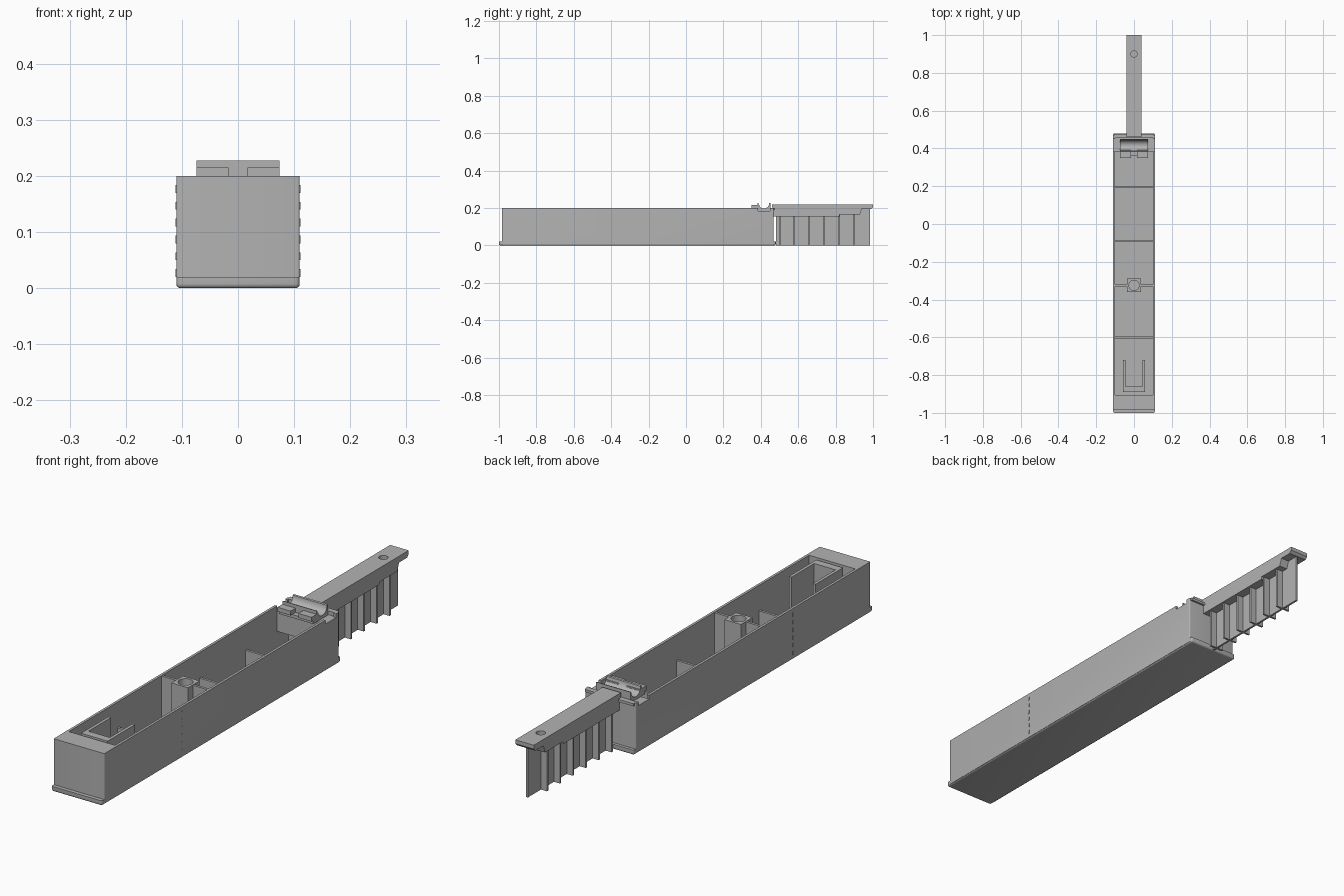
import bpy, bmesh, math

cube = bpy.data.objects.get("Cube")
if cube:
    bpy.data.objects.remove(cube, do_unlink=True)

grey = bpy.data.materials.new("plain grey")
grey.use_nodes = True
grey.diffuse_color = (0.45, 0.45, 0.45, 1)
grey.node_tree.nodes["Principled BSDF"].inputs["Base Color"].default_value = (0.45, 0.45, 0.45, 1)


def finish(name, bm):
    bmesh.ops.recalc_face_normals(bm, faces=bm.faces[:])
    mesh = bpy.data.meshes.new(name)
    bm.to_mesh(mesh)
    bm.free()
    mesh.materials.append(grey)
    obj = bpy.data.objects.new(name, mesh)
    bpy.context.collection.objects.link(obj)
    return obj


def box(name, x, y, z, round_edges=None, radius=0.008):
    """Box from (low, high) ranges; round_edges picks edges to round."""
    bm = bmesh.new()
    bmesh.ops.create_cube(bm, size=1)
    for v in bm.verts:
        v.co = [r[0] if c < 0 else r[1] for c, r in zip(v.co, (x, y, z))]
    if round_edges:
        edges = [e for e in bm.edges if round_edges(e)]
        bmesh.ops.bevel(bm, geom=edges, offset=radius, segments=4, profile=0.5, affect='EDGES')
    return finish(name, bm)


def extrude_x(name, points, x0, x1):
    """Extrude a (y, z) outline along x."""
    bm = bmesh.new()
    face = bm.faces.new([bm.verts.new((x0, y, z)) for y, z in points])
    moved = bmesh.ops.extrude_face_region(bm, geom=[face])["geom"]
    bmesh.ops.translate(bm, vec=(x1 - x0, 0, 0),
                        verts=[v for v in moved if isinstance(v, bmesh.types.BMVert)])
    return finish(name, bm)


def cylinder(name, y, z0, z1, radius):
    bm = bmesh.new()
    bmesh.ops.create_cone(bm, cap_ends=True, segments=32, radius1=radius, radius2=radius, depth=z1 - z0)
    bmesh.ops.translate(bm, vec=(0, y, (z0 + z1) / 2), verts=bm.verts[:])
    return finish(name, bm)


def activate(obj):
    bpy.ops.object.select_all(action='DESELECT')
    obj.select_set(True)
    bpy.context.view_layer.objects.active = obj


def cut(obj, cutter):
    cutter.hide_render = True
    mod = obj.modifiers.new("cut", 'BOOLEAN')
    mod.object, mod.operation, mod.solver = cutter, 'DIFFERENCE', 'EXACT'
    activate(obj)
    bpy.ops.object.modifier_apply(modifier=mod.name)
    bpy.data.objects.remove(cutter, do_unlink=True)


def smooth(obj):
    activate(obj)
    bpy.ops.object.shade_smooth_by_angle(angle=math.radians(35))


def upright(e):
    return abs(e.verts[0].co.z - e.verts[1].co.z) > 0.01


def low_or_upright(e):
    return upright(e) or all(v.co.z < 0.001 for v in e.verts)


TOP, HALF, INNER = 0.2, 0.11, 0.1

# Open tray with rounded base lip
tray = box("tray", (-HALF, HALF), (-0.985, 0.468), (0.004, TOP), upright, 0.004)
cut(tray, box("tray_cavity", (-INNER, INNER), (-0.905, 0.455), (0.012, 0.3)))
cut(tray, box("saddle_notch", (-0.2, 0.2), (0.385, 0.45), (0.185, 0.3)))
smooth(tray)
lip = box("base_lip", (-HALF, HALF), (-1, 0.48), (0, 0.02), low_or_upright)
cut(lip, box("lip_cavity", (-INNER, INNER), (-0.905, 0.455), (0.012, 0.3)))
smooth(lip)
box("back_rim", (-0.105, 0.105), (0.455, 0.476), (0.19, TOP))

# Inner dividers
for i, y in enumerate((-0.6, -0.09, 0.195)):
    box(f"low_divider_{i + 1}", (-INNER, INNER), (y - 0.005, y + 0.005), (0.01, 0.1))
for side, name in ((-1, "right"), (1, "left")):
    a, b = sorted((side * 0.034, side * INNER))
    box(f"tall_divider_{name}", (a, b), (-0.33, -0.32), (0.01, TOP - 0.002))

# Screw post
post = box("screw_post", (-0.036, 0.036), (-0.361, -0.289), (0.01, TOP))
cut(post, cylinder("post_hole", -0.325, 0.06, 0.3, 0.027))
smooth(post)

# U-shaped holder
box("holder_front", (-0.058, 0.058), (-0.89, -0.86), (0.01, TOP - 0.001))
for side, name in ((-1, "right"), (1, "left")):
    a, b = sorted((side * 0.046, side * 0.058))
    box(f"holder_arm_{name}", (a, b), (-0.861, -0.72), (0.01, TOP - 0.001))
    # Small seam marks on the outer side walls
    a, b = sorted((side * 0.109, side * 0.1115))
    for k in range(6):
        z = 0.02 + k * 0.03
        box(f"seam_mark_{name}_{k + 1}", (a, b), (-0.508, -0.502), (z, z + 0.014))
    # Tabs in front of the saddle
    a, b = sorted((side * 0.017, side * 0.074))
    box(f"saddle_tab_{name}", (a, b), (0.35, 0.392), (0.198, 0.215))

# Saddle with half-round trough
box("saddle_block", (-INNER, INNER), (0.385, 0.456), (0.1, 0.185))
arc = [(0.416 - 0.029 * math.cos(t * math.pi / 16), 0.226 - 0.029 * math.sin(t * math.pi / 16))
       for t in range(17)]
outline = [(0.381, 0.184), (0.381, 0.228)] + arc + [(0.451, 0.228), (0.451, 0.184)]
smooth(extrude_x("saddle", outline, -0.074, 0.074))
box("saddle_bridge", (-0.074, 0.074), (0.36, 0.385), (0.185, 0.198))

# Handle bar with stepped underside and hole
bar = extrude_x("handle_bar", [(0.46, 0.22), (1, 0.22), (1, 0.205), (0.99, 0.195), (0.94, 0.195),
                               (0.93, 0.165), (0.82, 0.165), (0.82, 0.155), (0.465, 0.155)], -0.04, 0.04)
cut(bar, cylinder("bar_hole", 0.9, 0.19, 0.3, 0.017))
smooth(bar)

# Central web and cross ribs under the bar
box("web", (-0.004, 0.004), (0.482, 0.985), (0, 0.195))
for i in range(6):
    y = 0.5 + i * 0.08
    box(f"rib_{i + 1}", (-0.03, 0.03), (y - 0.004, y + 0.004), (0, 0.17))
